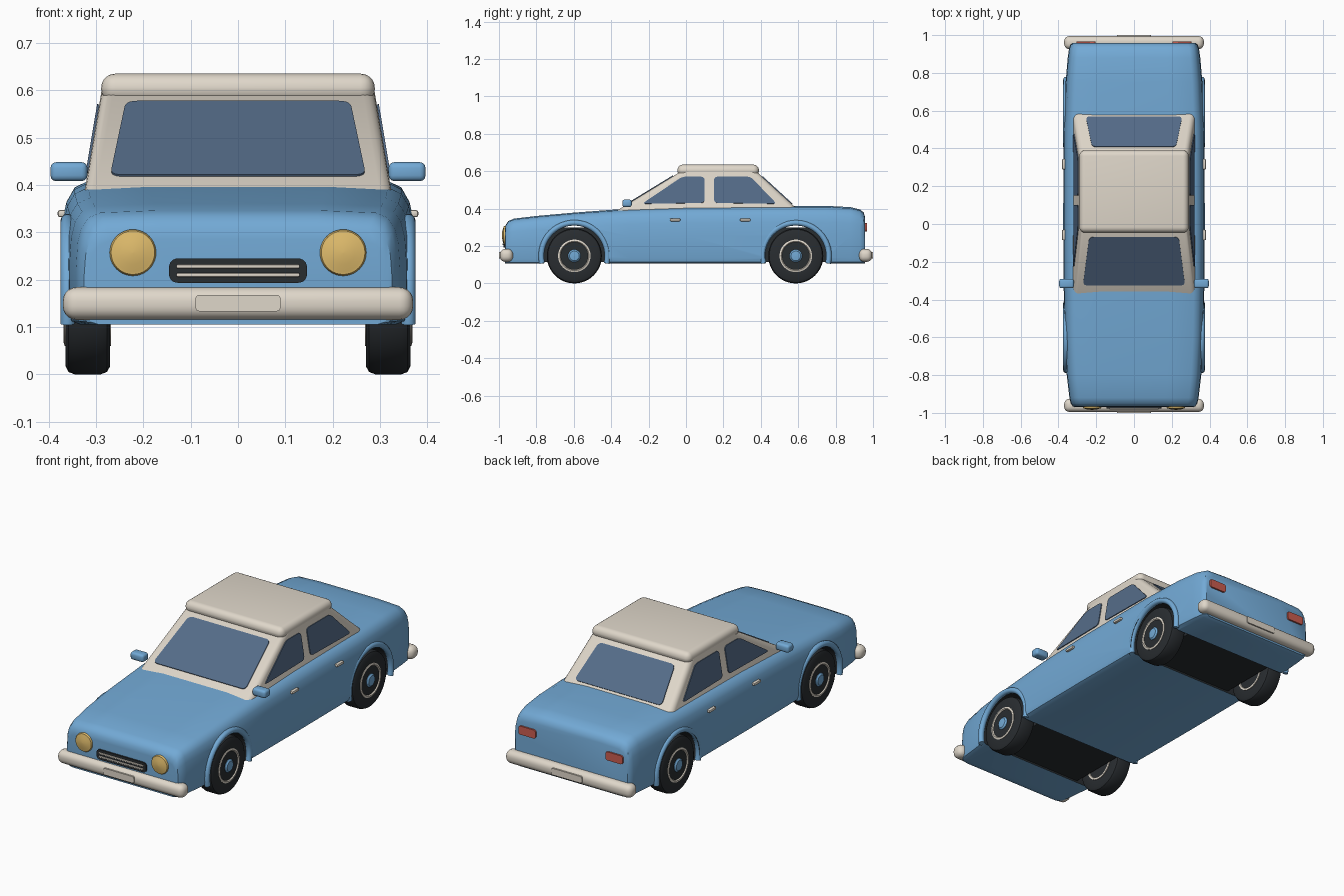
import bpy, bmesh, math
from mathutils import Vector as V

if "Cube" in bpy.data.objects:
    bpy.data.objects.remove(bpy.data.objects["Cube"])

def mat(name, r, g, b):
    m = bpy.data.materials.new(name)
    m.diffuse_color = (r, g, b, 1)
    m.use_nodes = True
    m.node_tree.nodes["Principled BSDF"].inputs["Base Color"].default_value = m.diffuse_color
    return m

BLUE = mat("body_blue", 0.17, 0.40, 0.67)
CREAM = mat("cream", 0.74, 0.68, 0.59)
GLASS = mat("window_glass", 0.09, 0.15, 0.25)
DARK = mat("dark_rubber", 0.022, 0.026, 0.03)
GOLD = mat("lamp_amber", 0.74, 0.50, 0.15)
RED = mat("tail_red", 0.60, 0.11, 0.08)

AXLES, AXLE_Z = (-0.597, 0.587), 0.147

def finish(name, bm, *mats, angle=35):
    bmesh.ops.recalc_face_normals(bm, faces=bm.faces[:])
    me = bpy.data.meshes.new(name)
    bm.to_mesh(me)
    bm.free()
    for m in mats:
        me.materials.append(m)
    smooth(me, angle)
    ob = bpy.data.objects.new(name, me)
    bpy.context.collection.objects.link(ob)
    return ob

def smooth(me, angle=35):
    for p in me.polygons:
        p.use_smooth = True
    me.set_sharp_from_angle(angle=math.radians(angle))

def box(name, lo, hi, m, bevel=0.0, seg=4):
    bm = bmesh.new()
    bmesh.ops.create_cube(bm, size=1)
    for v in bm.verts:
        v.co = V([lo[i] + (v.co[i] + 0.5) * (hi[i] - lo[i]) for i in range(3)])
    if bevel:
        bmesh.ops.bevel(bm, geom=bm.edges[:], offset=bevel, segments=seg, profile=0.5, affect='EDGES')
    return finish(name, bm, m)

def plate(name, corners, r, thick, m):
    """Flat panel with rounded corners, centred on the plane of its corners."""
    c = [V(p) for p in corners]
    n = (c[1] - c[0]).cross(c[2] - c[1]).normalized() * thick / 2
    pts = []
    for i, p in enumerate(c):
        a = p + (c[i - 1] - p).normalized() * r
        b = p + (c[(i + 1) % len(c)] - p).normalized() * r
        for k in range(6):
            t = k / 5
            pts.append(a * (1 - t) ** 2 + p * 2 * t * (1 - t) + b * t * t)
    loft_obj = bmesh.new()
    loft(loft_obj, [[p - n for p in pts], [p + n for p in pts]])
    return finish(name, loft_obj, m)

def loft(bm, rings):
    vs = [[bm.verts.new(p) for p in ring] for ring in rings]
    n = len(vs[0])
    for a, b in zip(vs, vs[1:]):
        for i in range(n):
            bm.faces.new((a[i], a[(i + 1) % n], b[(i + 1) % n], b[i]))
    bm.faces.new(vs[0][::-1])
    bm.faces.new(vs[-1])

def lathe(name, profile, origin, axis, m, seg=48):
    """Spin (radius, distance) points about an axis direction."""
    axis = V(axis)
    u = V((0, 0, 1))
    w = axis.cross(u)
    rings = []
    for r, d in profile:
        rings.append([V(origin) + axis * d + (u * math.cos(t) + w * math.sin(t)) * max(r, 0.001)
                      for t in [2 * math.pi * k / seg for k in range(seg)]])
    bm = bmesh.new()
    loft(bm, rings)
    return finish(name, bm, m)

# Body: lofted stations (y, half width, top)
stations = [(-.968, .315, .285), (-.965, .325, .31), (-.95, .335, .332), (-.92, .342, .345),
            (-.8, .356, .359), (-.6, .367, .377), (-.3, .373, .399), (0, .375, .408),
            (.5, .373, .413), (.75, .362, .413), (.88, .351, .406), (.93, .344, .394),
            (.95, .337, .378), (.958, .327, .352)]
section = [(.93, 0), (.985, .03), (1, .1), (1, .5), (.99, .72), (.967, .85),
           (.925, .94), (.85, .985), (.5, 1.005)]
rings = []
for y, w, top in stations:
    half = [V((w * fx, y, .105 + (top - .105) * fz)) for fx, fz in section]
    rings.append(half + [V((-p.x, p.y, p.z)) for p in reversed(half)])
bm = bmesh.new()
loft(bm, rings)
body = finish("body", bm, BLUE, DARK)

# Wheel wells cut through the body
for i, y in enumerate(AXLES):
    cutter = lathe("well_cutter", [(.168, -.6), (.168, .6)], (0, y, AXLE_Z), (1, 0, 0), BLUE, 64)
    cutter.hide_render = True
    mod = body.modifiers.new("well", 'BOOLEAN')
    mod.operation, mod.object, mod.solver = 'DIFFERENCE', cutter, 'EXACT'
dg = bpy.context.evaluated_depsgraph_get()
me = bpy.data.meshes.new_from_object(body.evaluated_get(dg))
body.modifiers.clear()
body.data = me
me.materials.clear()
me.materials.append(BLUE)
me.materials.append(DARK)
for p in me.polygons:
    near = any(math.hypot(p.center.y - y, p.center.z - AXLE_Z) < .17 for y in AXLES)
    p.material_index = 1 if near and abs(p.normal.x) < .5 else 0
smooth(me)
for ob in [o for o in bpy.data.objects if o.name.startswith("well_cutter")]:
    bpy.data.objects.remove(ob)

# Cabin with sloped pillars, then the roof cap
def front_y(z): return -.385 + (z - .38) * 1.636
def rear_y(z): return .614 - (z - .38) * 1.091
def side_x(z): return .325 - (z - .38) * .168
bm = bmesh.new()
loft(bm, [[(side_x(z), front_y(z), z), (side_x(z), rear_y(z), z),
           (-side_x(z), rear_y(z), z), (-side_x(z), front_y(z), z)] for z in (.37, .6)])
bm.edges.ensure_lookup_table()
pillars = [e for e in bm.edges if abs(e.verts[0].co.z - e.verts[1].co.z) > .1]
bmesh.ops.bevel(bm, geom=pillars, offset=.025, segments=4, profile=.5, affect='EDGES')
finish("cabin", bm, CREAM)
box("roof", (-.289, -.046, .572), (.289, .39, .635), CREAM, .03, 5)

# Windows
def cross_window(name, f, z0, z1, w0, w1):
    plate(name, [(-w0, f(z0), z0), (w0, f(z0), z0), (w1, f(z1), z1), (-w1, f(z1), z1)], .025, .009, GLASS)
cross_window("windshield", front_y, .418, .574, .27, .237)
cross_window("rear_window", rear_y, .423, .57, .255, .222)
side_windows = {"front_side_window": [(-.235, .425), (.1, .43), (.1, .57), (-.02, .57)],
                "rear_side_window": [(.15, .43), (.485, .425), (.345, .57), (.15, .57)]}
for s in (1, -1):
    for name, pts in side_windows.items():
        plate(name, [(s * side_x(z), y, z) for y, z in pts], .022, .009, GLASS)

# Wheels, well liners, arch flares
tire = [(.085, .272), (.13, .27), (.142, .277), (.147, .29), (.147, .345), (.142, .358), (.13, .364), (.085, .364)]
rim = [(0, .285), (.07, .28), (.078, .268), (.087, .268), (.087, .366), (.078, .369), (.07, .36), (0, .357)]
hub = [(.034, .35), (.034, .366), (.026, .373), (0, .375)]
for y in AXLES:
    box("wheel_well_liner", (-.262, y - .163, .115), (.262, y + .163, .3), DARK)
    for s in (1, -1):
        o, ax = (0, y, AXLE_Z), (s, 0, 0)
        lathe("tire", tire, o, ax, DARK)
        lathe("rim", rim, o, ax, CREAM)
        lathe("hub_cap", hub, o, ax, BLUE, 24)
        for k in range(5):
            t = 2 * math.pi * k / 5
            lathe("lug_nut", [(.006, .35), (.006, .364)],
                  (0, y + .053 * math.sin(t), AXLE_Z + .053 * math.cos(t)), ax, DARK, 8)
        bm = bmesh.new()
        arc = []
        for k in range(33):
            a = math.radians(-13 + 206 * k / 32)
            arc.append([(s * (.36 + .015 * math.cos(b)), y + (.177 + .015 * math.sin(b)) * math.cos(a),
                         AXLE_Z + (.177 + .015 * math.sin(b)) * math.sin(a))
                        for b in [math.pi * 2 * j / 12 for j in range(12)]])
        loft(bm, arc)
        finish("arch_flare", bm, BLUE)

# Bumpers and number plates
for s, name in ((-1, "front"), (1, "rear")):
    box(name + "_bumper", (-.37, min(s * .925, s * .995), .115), (.37, max(s * .925, s * .995), .184), CREAM, .029, 5)
    plate(name + "_number_plate", [(-.09, s * .996, .133), (.09, s * .996, .133),
                                   (.09, s * .996, .168), (-.09, s * .996, .168)], .01, .008, CREAM)

# Grille with two bars
plate("grille", [(-.146, -.968, .193), (.146, -.968, .193), (.146, -.968, .245), (-.146, -.968, .245)], .022, .016, DARK)
for z in (.21, .228):
    box("grille_bar", (-.13, -.982, z - .004), (.13, -.97, z + .004), CREAM, .002, 2)

# Lamps, mirrors and door handles
for s in (1, -1):
    lathe("headlight", [(.048, 0), (.049, .036), (.046, .041), (.04, .042), (.025, .047), (0, .049)],
          (s * .222, -.935, .257), (0, -1, 0), GOLD, 40)
    plate("tail_light", [(s * .205, .958, .277), (s * .305, .958, .277),
                         (s * .305, .958, .322), (s * .205, .958, .322)], .014, .018, RED)
    x = sorted((s * .318, s * .396))
    box("side_mirror", (x[0], -.34, .408), (x[1], -.29, .448), BLUE, .012, 3)
    for y in (-.058, .317):
        x = sorted((s * .362, s * .381))
        box("door_handle", (x[0], y - .028, .332), (x[1], y + .028, .347), CREAM, .005, 2)
